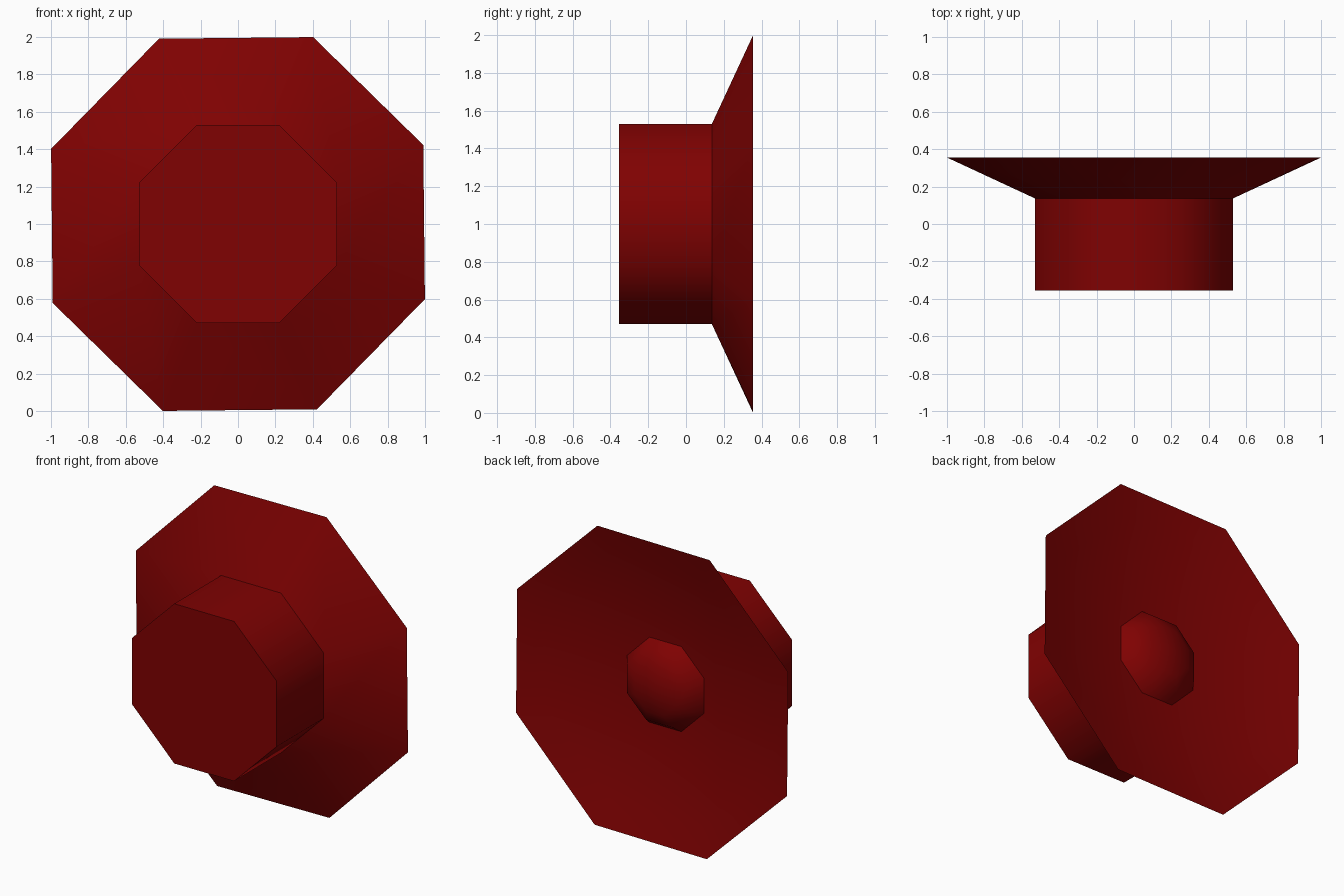
import bpy, bmesh, math

if "Cube" in bpy.data.objects:
    bpy.data.objects.remove(bpy.data.objects["Cube"])

red = bpy.data.materials.new("dark red")
red.diffuse_color = (0.215, 0.0005, 0.0005, 1)
red.use_nodes = True
red.node_tree.nodes["Principled BSDF"].inputs["Base Color"].default_value = red.diffuse_color

SIDES = 8
CZ = 1.0  # height of the axis


def lathe(name, profile, cap_start=False):
    """Octagonal turned part around the y axis.
    profile: (distance from axis to flat side, y, twist in degrees)."""
    bm = bmesh.new()
    rings = []
    for r, y, twist in profile:
        if r == 0:
            rings.append([bm.verts.new((0, y, CZ))] * SIDES)
            continue
        R = r / math.cos(math.pi / SIDES)
        rings.append([])
        for i in range(SIDES):
            a = math.radians(twist) + (i + 0.5) * 2 * math.pi / SIDES
            rings[-1].append(bm.verts.new((R * math.cos(a), y, CZ + R * math.sin(a))))
    for a, b in zip(rings, rings[1:]):
        for i in range(SIDES):
            j = (i + 1) % SIDES
            bm.faces.new(list(dict.fromkeys((a[i], a[j], b[j], b[i]))))
    if cap_start:
        bm.faces.new(rings[0])
    bmesh.ops.recalc_face_normals(bm, faces=bm.faces)
    mesh = bpy.data.meshes.new(name)
    bm.to_mesh(mesh)
    bm.free()
    mesh.materials.append(red)
    obj = bpy.data.objects.new(name, mesh)
    bpy.context.collection.objects.link(obj)
    bpy.ops.object.select_all(action='DESELECT')
    obj.select_set(True)
    bpy.context.view_layer.objects.active = obj
    bpy.ops.object.shade_smooth_by_angle(angle=math.radians(50))
    return obj


# Short drum at the front, flaring into a wide dish with a curved hollow back
bowl = [(r, 0.203 + 0.152 * r * r, 0.6 * r) for r in (0.82, 0.64, 0.46, 0.284)]
lathe("drum_and_dish", [(0.53, -0.355, 0), (0.53, 0.137, 0),
                        (0.995, 0.355, 0.6)] + bowl + [(0, 0.203, 0)], cap_start=True)

# Rounded knob in the middle of the dish
lathe("center_knob", [(0.284, 0.213, 0), (0.235, 0.28, 0),
                      (0.15, 0.33, 0), (0, 0.352, 0)])
